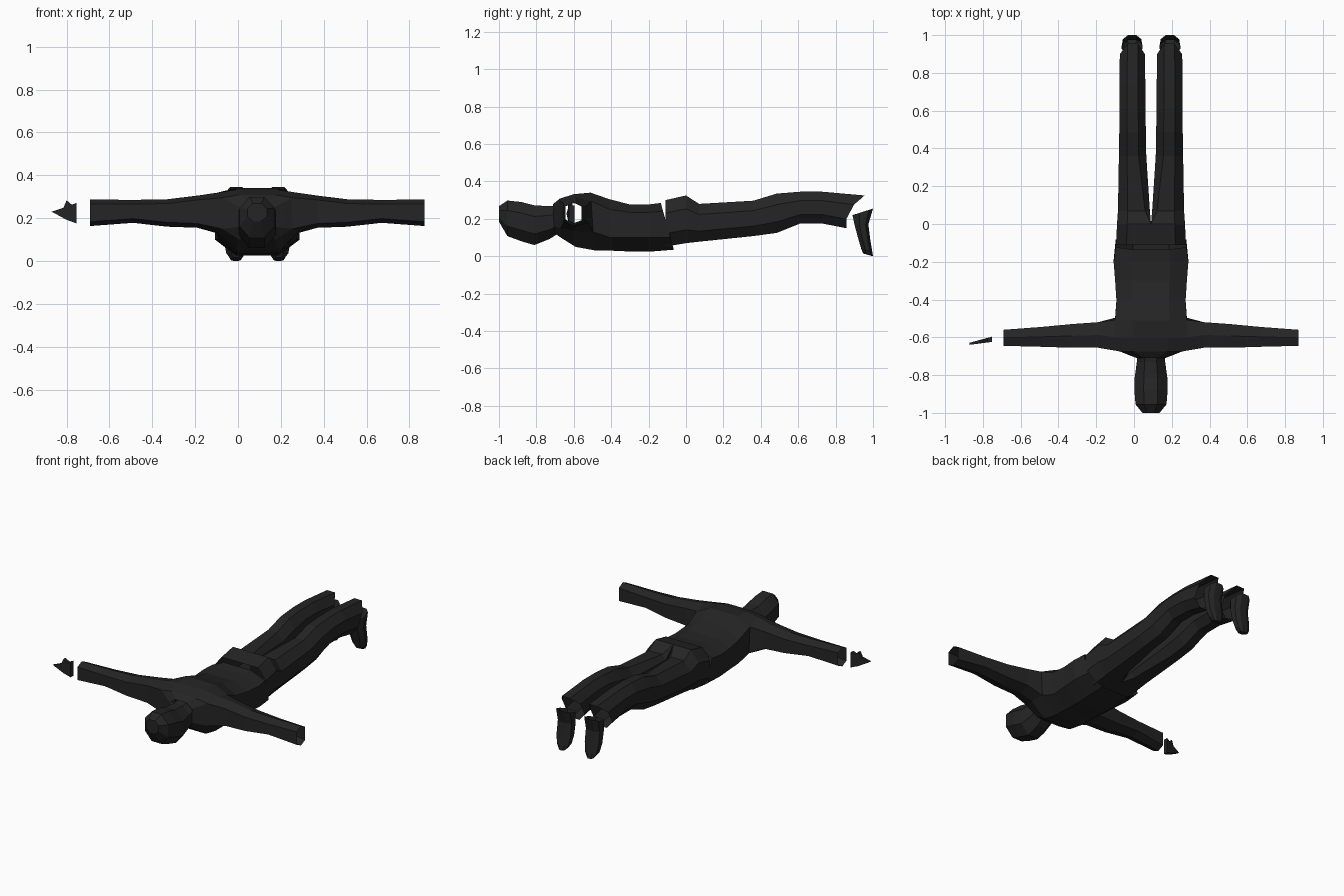
import bpy, bmesh
from mathutils import Vector

if "Cube" in bpy.data.objects:
    bpy.data.objects.remove(bpy.data.objects["Cube"])

CX = 0.09  # centre line of the body

black = bpy.data.materials.new("charcoal_black")
black.diffuse_color = (0.018, 0.018, 0.018, 1)
black.use_nodes = True
black.node_tree.nodes["Principled BSDF"].inputs["Base Color"].default_value = black.diffuse_color


def loft(name, rings, cap_start=False, cap_end=False, skip=()):
    """Skin closed rings; skip holds (ring, side) cells that stay open."""
    bm = bmesh.new()
    vs = [[bm.verts.new(p) for p in r] for r in rings]
    n = len(vs[0])
    for i in range(len(vs) - 1):
        for j in range(n):
            if (i, j) in skip:
                continue
            k = (j + 1) % n
            bm.faces.new((vs[i][j], vs[i][k], vs[i + 1][k], vs[i + 1][j]))
    if cap_start:
        bm.faces.new(vs[0])
    if cap_end:
        bm.faces.new(vs[-1])
    bmesh.ops.recalc_face_normals(bm, faces=bm.faces)
    me = bpy.data.meshes.new(name)
    bm.to_mesh(me)
    bm.free()
    me.materials.append(black)
    ob = bpy.data.objects.new(name, me)
    bpy.context.collection.objects.link(ob)
    return ob


def flip(rings):
    return [[Vector((2 * CX - p[0], p[1], p[2])) for p in r] for r in rings]


def oct_ring(y, x0, x1, z0, z1, k=0.28):
    """Octagon across x and z; k chamfers the x0 side (0 = square)."""
    uv = [(k, 1), (0.7, 1), (1, 0.72), (1, 0.28), (0.7, 0), (k, 0),
          (0, min(k, 0.28)), (0, 1 - min(k, 0.28))]
    return [Vector((CX + x0 + u * (x1 - x0), y, z0 + v * (z1 - z0))) for u, v in uv]


# head and neck
head = [(-1.0, .045, .185, .268), (-.955, .082, .108, .298), (-.88, .088, .08, .29),
        (-.81, .086, .06, .272), (-.73, .075, .092, .268), (-.67, .075, .13, .275)]
loft("head", [oct_ring(y, -w, w, a, b) for y, w, a, b in head], cap_start=True)


# torso: y at top, y at bottom, half width, top, upper side, lower side, bottom
def torso_ring(yt, yb, w, top, hi, lo, bot):
    half = [(0, top), (.52 * w, top), (w, hi), (w, lo), (.5 * w, bot), (0, bot)]
    pts = half + [(-x, z) for x, z in half[-2:0:-1]]
    return [Vector((CX + x, yt + (yb - yt) * (top - z) / (top - bot), z)) for x, z in pts]


torso = [torso_ring(*r) for r in [
    (-.71, -.705, .078, .28, .25, .16, .125),
    (-.675, -.67, .165, .308, .295, .15, .10),
    (-.60, -.59, .19, .332, .318, .135, .05),
    (-.51, -.49, .19, .34, .295, .13, .032),
    (-.41, -.40, .183, .305, .25, .10, .03),
    (-.30, -.29, .19, .277, .235, .10, .025),
    (-.20, -.19, .198, .277, .235, .10, .025),
    (-.135, -.065, .187, .285, .24, .10, .035)]]
loft("torso", torso, skip={(1, 2), (2, 2), (1, 7), (2, 7)})


# arms: hexagonal sleeves growing from the shoulder openings, open at the cuff
def arm_ring(d, y0, y1, z0, z1):
    ym, c = (y0 + y1) / 2, .02
    return [Vector((CX + d, y, z)) for y, z in
            [(y0, z1 - c), (ym, z1), (y1, z1 - c), (y1, z0 + c), (ym, z0), (y0, z0 + c)]]


arm = [[torso[1][2], torso[2][2], torso[3][2], torso[3][3], torso[2][3], torso[1][3]],
       arm_ring(.28, -.655, -.52, .155, .305),
       arm_ring(.42, -.655, -.53, .16, .288),
       arm_ring(.58, -.65, -.545, .178, .285),
       arm_ring(.78, -.645, -.56, .163, .287)]
loft("right_arm", arm)
loft("left_arm", flip(arm))

# legs: halves of the trousers meeting on the centre line, open at the ankle
leg = [oct_ring(*r) for r in [
    (-.11, 0, .185, .052, .30, 0),
    (0, 0, .18, .07, .325, 0),
    (.07, .006, .175, .078, .28, .15),
    (.36, .025, .17, .108, .297),
    (.485, .027, .168, .125, .335),
    (.61, .03, .168, .175, .345),
    (.73, .03, .168, .175, .345),
    (.86, .032, .165, .15, .325)]]
for p in leg[-1]:  # slanted cuff, longest on the upper side
    p.y = .857 + .098 * max(0, (p.z - .24) / .085)
inner = {(i, j) for i in (0,) for j in (5, 6, 7)}
loft("right_leg", leg, skip=inner)
loft("left_leg", flip(leg), skip=inner)


# feet: shoes pointing down, open at the ankle
def foot_ring(y0, z0, y1, z1, w):
    uv = [(0, .5), (0, -.5), (.35, -1), (.8, -.9), (1, -.4), (1, .4), (.8, .9), (.35, 1)]
    return [Vector((CX + .1 + v * w, y0 + u * (y1 - y0), z0 + u * (z1 - z0))) for u, v in uv]


foot = [foot_ring(.89, .22, 1.0, .255, .055), foot_ring(.902, .165, .975, .17, .055),
        foot_ring(.922, .09, .985, .09, .055), foot_ring(.937, .04, .995, .03, .045),
        foot_ring(.947, .015, 1.0, 0, .025)]
loft("right_foot", foot, cap_end=True)
loft("left_foot", flip(foot), cap_end=True)

# the single hand: a thin slanted blade with pointed fingers
outline = [(-.87, .23), (-.815, .248), (-.80, .283), (-.775, .262), (-.753, .272),
           (-.753, .175), (-.80, .192)]
hand = [[Vector((x, -.61 + (x + .75) * .2 + dy * (1 - .6 * (-.75 - x) / .12), z))
         for x, z in outline] for dy in (-.014, .014)]
loft("hand", hand, cap_start=True, cap_end=True)
